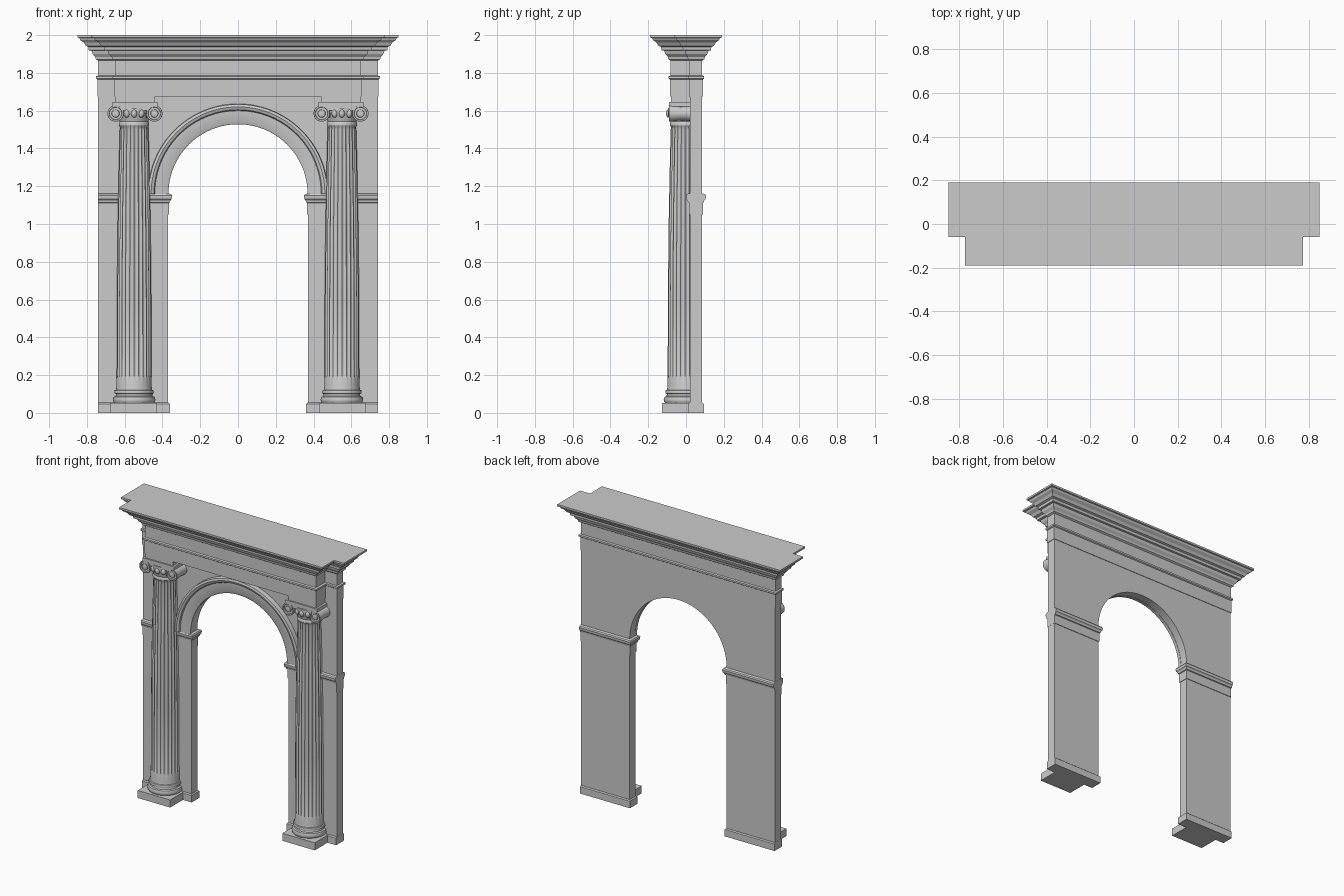
import bpy, bmesh
from math import sin, cos, pi, radians

cube = bpy.data.objects.get("Cube")
if cube:
    bpy.data.objects.remove(cube, do_unlink=True)

STONE = bpy.data.materials.new("grey_stone")
STONE.use_nodes = True
GREY = (0.6, 0.6, 0.6, 1)
STONE.diffuse_color = GREY
STONE.node_tree.nodes["Principled BSDF"].inputs["Base Color"].default_value = GREY


def finish(name, bm, smooth=False):
    bmesh.ops.recalc_face_normals(bm, faces=bm.faces)
    mesh = bpy.data.meshes.new(name)
    bm.to_mesh(mesh)
    bm.free()
    mesh.materials.append(STONE)
    obj = bpy.data.objects.new(name, mesh)
    bpy.context.collection.objects.link(obj)
    if smooth:
        bpy.ops.object.select_all(action="DESELECT")
        obj.select_set(True)
        bpy.context.view_layer.objects.active = obj
        bpy.ops.object.shade_smooth_by_angle(angle=radians(35))
    return obj


def skin(name, rings, smooth=False):
    """Join closed rings of points into a capped solid."""
    bm = bmesh.new()
    rows = [[bm.verts.new(p) for p in ring] for ring in rings]
    n = len(rows[0])
    for a, b in zip(rows, rows[1:]):
        for i in range(n):
            j = (i + 1) % n
            bm.faces.new((a[i], a[j], b[j], b[i]))
    bm.faces.new(rows[0])
    bm.faces.new(rows[-1])
    return finish(name, bm, smooth)


def moulding(name, outline, profile, side=1):
    """Outline points (x, y, dx, dy) pushed out by each profile (offset, z)."""
    skin(name, [[(side * (x + dx * o), y + dy * o, z) for x, y, dx, dy in outline]
                for o, z in profile])


def box(name, x0, x1, y0, y1, z0, z1, side=1):
    outline = [(x, y, 0, 0) for x, y in ((x0, y0), (x1, y0), (x1, y1), (x0, y1))]
    moulding(name, outline, [(0, z0), (0, z1)], side)


# Wall with the arched opening
R, SPRING, FRONT, BACK = 0.37, 1.16, 0.02, 0.085
arc = [(R * cos(pi * i / 48), SPRING + R * sin(pi * i / 48)) for i in range(49)]
shape = [(-R, 0), (-0.74, 0), (-0.74, 1.68), (0.74, 1.68), (0.74, 0), (R, 0)] + arc
skin("arched_wall", [[(x, y, z) for x, z in shape] for y in (FRONT, BACK)])

# Moulded band around the arch, front only
band = [(0.368, 0.03), (0.368, 0.008), (0.38, 0.002), (0.44, 0.0), (0.445, -0.01),
        (0.46, -0.016), (0.474, -0.012), (0.477, 0.03)]
skin("arch_band", [[(r * cos(pi * i / 48), y, SPRING + r * sin(pi * i / 48)) for r, y in band]
                   for i in range(49)], True)

# Entablature and cornice, breaking forward over the columns
half = [(0.74, BACK, 1, 0.95), (0.74, FRONT, 1, -0.73),
        (0.65, FRONT, 1.13, -0.73), (0.65, -0.08, 1.13, -1)]
outline = half + [(-x, y, -dx, dy) for x, y, dx, dy in reversed(half)]
moulding("entablature", outline, [
    (0.004, 1.675), (0.004, 1.765), (0.012, 1.77), (0.012, 1.782), (0.001, 1.786),
    (0.001, 1.865), (0.013, 1.872), (0.016, 1.885), (0.03, 1.9), (0.036, 1.918),
    (0.05, 1.92), (0.052, 1.938), (0.066, 1.943), (0.076, 1.96), (0.094, 1.973),
    (0.1, 1.985), (0.11, 1.987), (0.11, 2.0)])

# Column profile: radius, height, flute depth
COLUMN = [(0.105, 0.05, 0), (0.111, 0.06, 0), (0.113, 0.07, 0), (0.108, 0.085, 0),
          (0.098, 0.089, 0), (0.096, 0.1, 0), (0.103, 0.103, 0), (0.105, 0.111, 0),
          (0.102, 0.119, 0), (0.096, 0.122, 0), (0.093, 0.14, 0), (0.092, 0.185, 0),
          (0.092, 0.2, 0.007), (0.091, 0.6, 0.007), (0.087, 1.0, 0.007),
          (0.081, 1.3, 0.007), (0.076, 1.5, 0.006), (0.075, 1.515, 0), (0.08, 1.522, 0),
          (0.08, 1.535, 0), (0.076, 1.542, 0), (0.085, 1.572, 0), (0.092, 1.6, 0),
          (0.09, 1.615, 0)]
VOLUTE = [(0.04, 0.025), (0.036, -0.03), (0.043, -0.08), (0.042, -0.09), (0.034, -0.09),
          (0.032, -0.082), (0.021, -0.082), (0.019, -0.09), (0.004, -0.093)]
CX, CY, STEPS = 0.55, -0.005, 144


def column_ring(cx, r, z, depth):
    ring = []
    for i in range(STEPS):
        a = 2 * pi * i / STEPS
        rr = r - depth * abs(sin(12 * a))
        ring.append((cx + rr * cos(a), min(CY + rr * sin(a), 0.03), z))
    return ring


for label, s in (("left", 1), ("right", -1)):
    # Half column engaged in the wall
    skin(label + "_column", [column_ring(s * CX, *row) for row in COLUMN], True)
    box(label + "_column_plinth", CX - 0.122, CX + 0.125, -0.128, 0.03, 0, 0.052, s)

    # Scroll capital: block, channel, volutes and eggs
    box(label + "_capital_block", CX - 0.11, CX + 0.1, -0.08, 0.03, 1.635, 1.68, s)
    box(label + "_capital_abacus", CX - 0.125, CX + 0.115, -0.09, 0.03, 1.622, 1.645, s)
    box(label + "_scroll_channel", CX - 0.105, CX + 0.105, -0.086, 0.03, 1.602, 1.625, s)
    for tag, vx in (("inner", CX - 0.107), ("outer", CX + 0.098)):
        rings = [[(s * vx + r * cos(pi * i / 16), y, 1.585 + r * sin(pi * i / 16))
                  for i in range(32)] for r, y in VOLUTE]
        skin(label + "_" + tag + "_volute", rings, True)
    bm = bmesh.new()
    for k in range(-2, 3):
        a = radians(-90 + 27 * k)
        egg = bmesh.ops.create_uvsphere(bm, u_segments=12, v_segments=8, radius=0.016)["verts"]
        bmesh.ops.scale(bm, vec=(1, 1, 1.4), verts=egg)
        bmesh.ops.translate(bm, verts=egg, vec=(s * CX + 0.085 * cos(a), CY + 0.085 * sin(a), 1.585))
    finish(label + "_capital_eggs", bm, True)

    # Pier base and impost, flush on the outer end
    pier = [(R, FRONT, -1, -1), (0.741, FRONT, 0, -1), (0.741, BACK, 0, 1), (R, BACK, -1, 1)]
    moulding(label + "_pier_base", pier, [(0.009, 0), (0.009, 0.048), (0.002, 0.054)], s)
    moulding(label + "_impost", pier, [
        (0.004, 1.05), (0.004, 1.112), (0.01, 1.115), (0.012, 1.125), (0.019, 1.132),
        (0.021, 1.15), (0.016, 1.158), (0.002, 1.162)], s)
